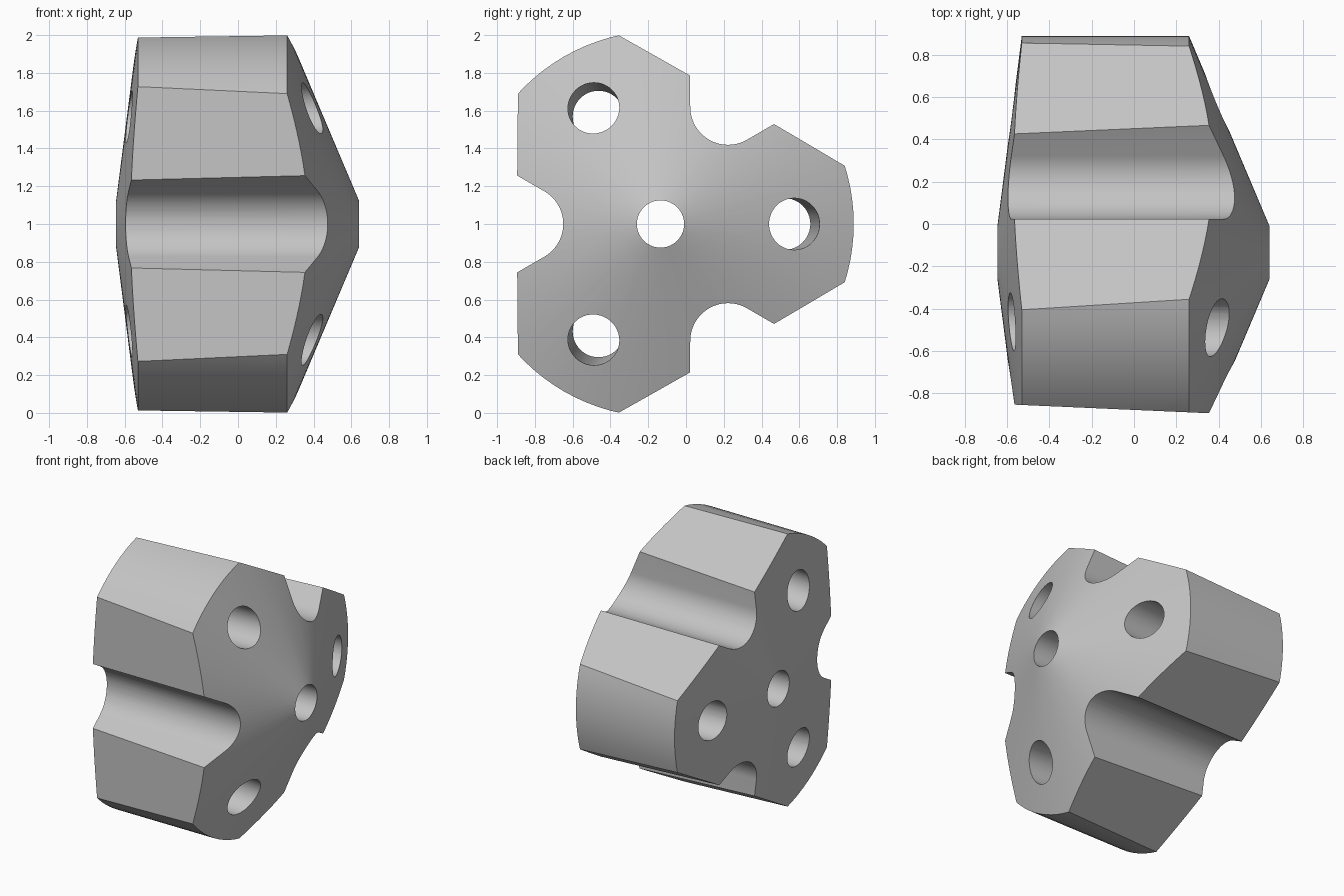
import bpy, bmesh, math
from mathutils import Matrix, Vector

if "Cube" in bpy.data.objects:
    bpy.data.objects.remove(bpy.data.objects["Cube"])

CY, CZ = -0.135, 1.0            # centre line of the hub, running along x
TO_HUB = Matrix.Translation((0, CY, CZ))


def new_object(name, bm):
    bmesh.ops.recalc_face_normals(bm, faces=bm.faces)
    mesh = bpy.data.meshes.new(name)
    bm.to_mesh(mesh)
    bm.free()
    ob = bpy.data.objects.new(name, mesh)
    bpy.context.collection.objects.link(ob)
    return ob


def loft(name, ring_a, ring_b, matrix):
    """Closed solid between two rings with equal point counts."""
    bm = bmesh.new()
    a = [bm.verts.new(matrix @ Vector(p)) for p in ring_a]
    b = [bm.verts.new(matrix @ Vector(p)) for p in ring_b]
    n = len(a)
    for i in range(n):
        j = (i + 1) % n
        bm.faces.new((a[i], a[j], b[j], b[i]))
    bm.faces.new(a[::-1])
    bm.faces.new(b)
    return new_object(name, bm)


def circle(x, centre, radius, n=48):
    return [(x, centre + radius * math.cos(2 * math.pi * i / n),
             radius * math.sin(2 * math.pi * i / n)) for i in range(n)]


# Double cone body, turned around x, with its centre bore
bm = bmesh.new()
profile = [(0.640, 0.125), (0.260, 1.023), (-0.530, 1.023), (-0.645, 0.125)]
SEG = 96
rings = [[bm.verts.new(TO_HUB @ Vector((x, r * math.cos(2 * math.pi * i / SEG),
                                       r * math.sin(2 * math.pi * i / SEG))))
          for i in range(SEG)] for x, r in profile]
for k in range(4):
    p, q = rings[k], rings[(k + 1) % 4]
    for i in range(SEG):
        j = (i + 1) % SEG
        bm.faces.new((p[i], p[j], q[j], q[i]))
body = new_object("hub_body", bm)

cutters = []
R, C = 0.2, 0.715               # groove radius and its distance from the axis
for k in range(3):
    # Drafted flat between two lobes
    turn = TO_HUB @ Matrix.Rotation(math.radians(60 + 120 * k), 4, 'X')
    ends = [[(x, d, -1.2), (x, 1.5, -1.2), (x, 1.5, 1.2), (x, d, 1.2)]
            for x, d in ((-1.0, 0.699), (1.0, 0.787))]
    cutters.append(loft("flat_cutter", ends[0], ends[1], turn))
    # Round-bottomed groove with flared walls
    arc = [math.radians(120 + 120 * i / 24) for i in range(25)]
    pts = [(C + R * math.cos(a), R * math.sin(a)) for a in arc]
    far = 1.3
    wide = R / math.cos(math.pi / 6) + (far - C) * math.tan(math.pi / 6)
    pts = [(far, wide)] + pts + [(far, -wide)]
    cutters.append(loft("groove_cutter", [(-1, y, z) for y, z in pts],
                        [(1, y, z) for y, z in pts], turn))
    # Slightly leaning lobe hole
    turn = TO_HUB @ Matrix.Rotation(math.radians(120 * k), 4, 'X')
    cutters.append(loft("hole_cutter", circle(-1, 0.632, 0.137),
                        circle(1, 0.742, 0.137), turn))

for c in cutters:
    mod = body.modifiers.new(c.name, 'BOOLEAN')
    mod.operation = 'DIFFERENCE'
    mod.solver = 'EXACT'
    mod.object = c

# Bake the cuts and remove the cutters
bpy.context.view_layer.update()
final = bpy.data.meshes.new_from_object(
    body.evaluated_get(bpy.context.evaluated_depsgraph_get()))
body.modifiers.clear()
body.data = final
for c in cutters:
    bpy.data.objects.remove(c)

# Plain grey metal
grey = bpy.data.materials.new("light_grey")
grey.diffuse_color = (0.55, 0.55, 0.55, 1)
grey.use_nodes = True
grey.node_tree.nodes["Principled BSDF"].inputs["Base Color"].default_value = grey.diffuse_color
body.data.materials.clear()
body.data.materials.append(grey)

bpy.context.view_layer.objects.active = body
body.select_set(True)
bpy.ops.object.shade_smooth_by_angle(angle=math.radians(20))
